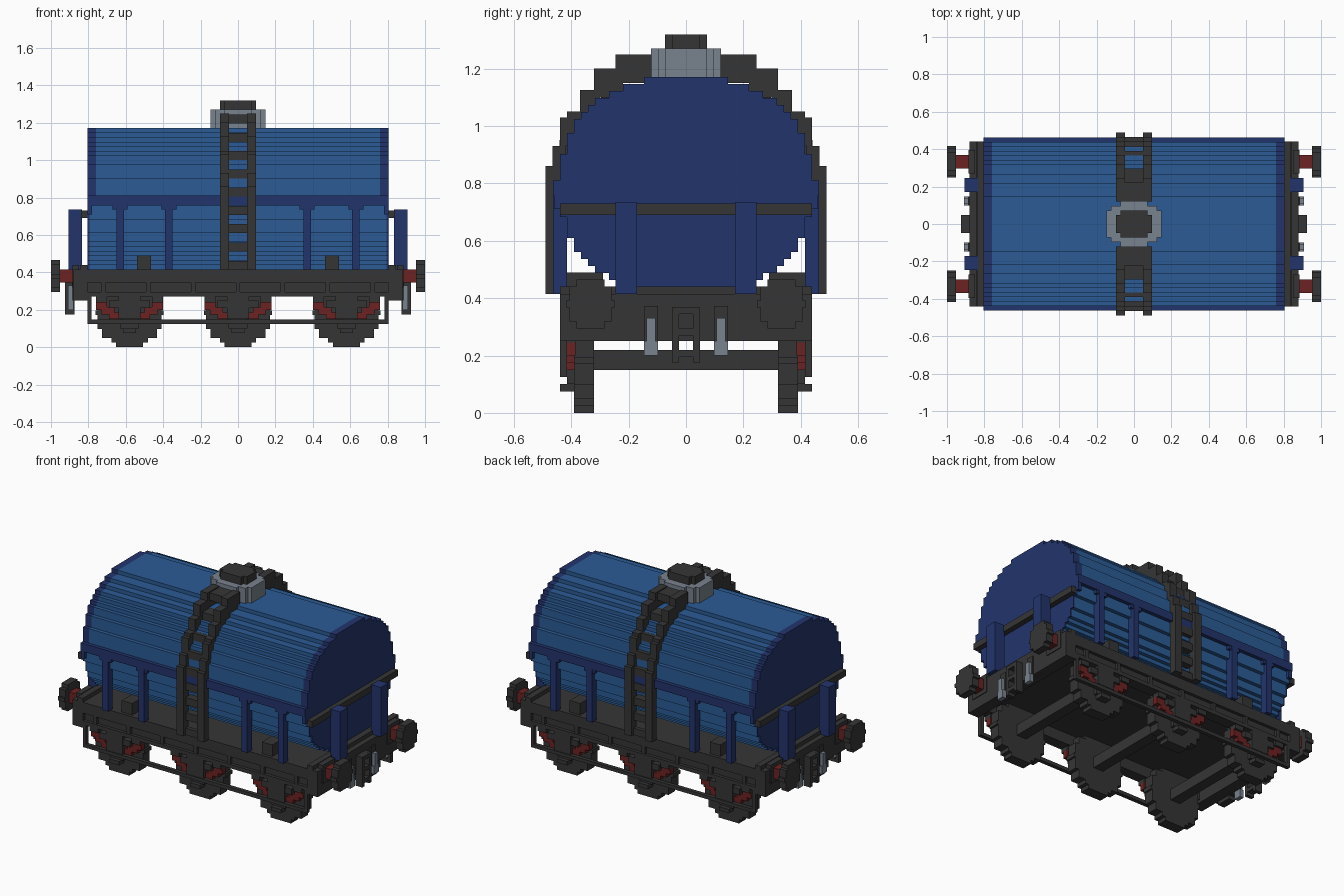
import bpy, bmesh
from mathutils import Matrix, Vector

V = 1 / 41  # block size

old = bpy.data.objects.get("Cube")
if old:
    bpy.data.objects.remove(old, do_unlink=True)


def material(name, rgb):
    m = bpy.data.materials.new(name)
    m.use_nodes = True
    m.diffuse_color = (*rgb, 1)
    m.node_tree.nodes["Principled BSDF"].inputs["Base Color"].default_value = (*rgb, 1)
    return m


BLUE = material("mid blue", (0.024, 0.105, 0.30))
NAVY = material("dark blue", (0.016, 0.034, 0.15))
DARK = material("charcoal", (0.036, 0.036, 0.036))
GREY = material("steel grey", (0.19, 0.225, 0.27))
RED = material("dark red", (0.15, 0.016, 0.016))


def finish(name, mat, bm):
    bmesh.ops.recalc_face_normals(bm, faces=bm.faces)
    mesh = bpy.data.meshes.new(name)
    bm.to_mesh(mesh)
    bm.free()
    mesh.materials.append(mat)
    obj = bpy.data.objects.new(name, mesh)
    bpy.context.collection.objects.link(obj)


def blocks(name, mat, boxes, mirror="", shifts=(0,)):
    """One object from boxes (x0, x1, y0, y1, z0, z1), mirrored and repeated along x."""
    bm = bmesh.new()
    for x0, x1, y0, y1, z0, z1 in boxes:
        for dx in shifts:
            for sx in ((1, -1) if "x" in mirror else (1,)):
                for sy in ((1, -1) if "y" in mirror else (1,)):
                    c = Vector((sx * (x0 + x1) / 2 + dx, sy * (y0 + y1) / 2, (z0 + z1) / 2))
                    size = Matrix.Diagonal((x1 - x0, y1 - y0, z1 - z0, 1))
                    bmesh.ops.create_cube(bm, size=1, matrix=Matrix.Translation(c) @ size)
    finish(name, mat, bm)


def stepped(name, mat, axis, centre, ra, rb, span, power=2.0, rows=None):
    """Round shape with a staircase outline, extruded along an axis."""
    n = round(2 * rb / V)
    h = 2 * rb / n
    lo, hi = rows or (0, n)
    right = []
    for i in range(lo, hi):
        t = abs((i + 0.5) * h - rb) / rb
        w = max(1, round(ra * (1 - t ** power) ** (1 / power) / V)) * V
        w = min(w, ra)
        right += [(w, i * h - rb), (w, (i + 1) * h - rb)]
    # drop points between rows of equal width
    right = [p for k, p in enumerate(right)
             if not (0 < k < len(right) - 1 and right[k - 1][0] == p[0] == right[k + 1][0])]
    outline = right + [(-a, b) for a, b in reversed(right)]
    bm = bmesh.new()

    def place(a, b, c):
        a, b = a + centre[0], b + centre[1]
        return {"x": (c, a, b), "y": (a, c, b), "z": (a, b, c)}[axis]

    face = bm.faces.new([bm.verts.new(place(a, b, span[0])) for a, b in outline])
    out = bmesh.ops.extrude_face_region(bm, geom=[face])
    move = Vector(place(0, 0, span[1])) - Vector(place(0, 0, span[0]))
    bmesh.ops.translate(bm, vec=move, verts=[g for g in out["geom"] if isinstance(g, bmesh.types.BMVert)])
    finish(name, mat, bm)


# Tank barrel with dark ends
END = 0.805
tank = dict(axis="x", centre=(0, 0.793), ra=18 * V, rb=15.5 * V, power=2.3)
stepped("tank_upper", BLUE, span=(-0.76, 0.76), rows=(16, 31), **tank)
stepped("tank_lower", BLUE, span=(-0.795, 0.795), rows=(0, 16), **tank)
for side, s in (("left", 1), ("right", -1)):
    stepped("tank_end_upper_" + side, NAVY, span=(s * 0.76, s * END), rows=(16, 31), **tank)
    stepped("tank_end_lower_" + side, NAVY, span=(s * 0.795, s * END), rows=(0, 16), **tank)

# Side band, posts and the small brackets below the band
blocks("side_band", NAVY, [(-END, END, 0.415, 0.463, 0.757, 0.81)], "y")
posts, brackets = [], [(0.78, END, 0.42, 0.46, 0.71, 0.757)]
for x in (0.37, 0.63):
    posts.append((x - 0.02, x + 0.02, 0.415, 0.463, 0.415, 0.757))
    brackets.append((x - 0.04, x + 0.04, 0.42, 0.46, 0.735, 0.757))
blocks("side_posts", NAVY, posts, "xy")
blocks("side_brackets", NAVY, brackets, "xy")

# End posts and end rails
blocks("end_posts", NAVY, [(0.835, 0.905, 0.17, 0.245, 0.415, 0.735)], "xy")
blocks("end_rails", DARK, [(END, 0.84, -0.44, 0.44, 0.69, 0.73)], "x")

# Ladder over the tank: y inner, y outer, z bottom, z top of each step
steps = [(0.44, 0.49, 0.415, 0.86), (0.42, 0.465, 0.83, 0.93),
         (0.39, 0.44, 0.93, 1.03), (0.34, 0.415, 1.0, 1.05),
         (0.30, 0.37, 1.03, 1.125), (0.22, 0.32, 1.1, 1.2),
         (0.12, 0.245, 1.15, 1.25)]
blocks("ladder_rails", DARK, [(2 * V, 4 * V, *s) for s in steps], "xy")
rungs = [(-0.05, 0.05, 0.44, 0.466, 0.415, 0.46)]
for k in range(8):
    z = 0.512 + k * 4 * V
    yin, yout = [(s[0], s[1]) for s in steps if s[2] <= z + 0.02 <= s[3]][-1]
    rungs.append((-0.05, 0.05, yin - V, yout - V, z, z + 2 * V))
blocks("ladder_rungs", DARK, rungs, "y")

# Filler dome and lid
stepped("filler_dome", GREY, "z", (0, 0), 6 * V, 5 * V, (1.15, 1.27), 2.6)
stepped("filler_lid", DARK, "z", (0, 0), 4 * V, 3 * V, (1.27, 1.32), 2.6)

# Chassis: deck, side frames with ribs, end beams
blocks("deck", DARK, [(-END, END, -0.4, 0.4, 0.34, 0.414)])
blocks("side_frames", DARK, [(-0.85, 0.85, 0.37, 0.42, 0.27, 0.415),
                             (-0.87, 0.87, 0.37, 0.44, 0.345, 0.415),
                             (-0.87, 0.87, 0.37, 0.44, 0.27, 0.295)], "y")
blocks("frame_ribs", DARK, [(-0.012, 0.012, 0.41, 0.438, 0.28, 0.36)], "y",
       [k * 0.24 for k in range(-3, 4)])
blocks("end_beams", DARK, [(END, 0.88, -0.44, 0.44, 0.25, 0.415),
                           (END, 0.845, -0.44, 0.44, 0.40, 0.44)], "x")
blocks("deck_boxes", DARK, [(0.465, 0.54, 0.29, 0.42, 0.41, 0.49)], "xy")

# Wheels, axles, axle boxes and springs
AXLES = (-0.58, 0, 0.58)
for x, label in zip(AXLES, ("right", "middle", "left")):
    for s, side in ((-1, "front"), (1, "back")):
        stepped(f"wheel_{label}_{side}", DARK, "y", (x, 0.183), 7.5 * V, 7.5 * V,
                (s * 0.32, s * 0.39))
blocks("axles", DARK, [(-0.035, 0.035, -0.33, 0.33, 0.15, 0.22)], "", AXLES)
blocks("axle_boxes", DARK, [(-0.06, 0.06, 0.385, 0.44, 0.15, 0.275),
                            (-0.05, 0.05, 0.385, 0.415, 0.1, 0.15),
                            (-0.035, 0.035, 0.385, 0.44, 0.075, 0.1)], "y", AXLES)
blocks("springs", RED, [(0.05, 0.11, 0.385, 0.42, 0.15, 0.185),
                        (0.08, 0.15, 0.385, 0.42, 0.175, 0.215),
                        (0.12, 0.18, 0.385, 0.42, 0.2, 0.245)], "xy", AXLES)
blocks("spring_hangers", DARK, [(0.12, 0.18, 0.385, 0.435, 0.24, 0.275),
                                (0.06, 0.11, 0.385, 0.435, 0.21, 0.25)], "xy", AXLES)
blocks("brake_rods", DARK, [(-END, END, 0.415, 0.44, 0.125, 0.147)], "y")
blocks("brake_rod_ends", DARK, [(0.783, END, 0.415, 0.44, 0.125, 0.275)], "xy")

# Buffers
for sx, end in ((1, "left"), (-1, "right")):
    for sy, side in ((-1, "front"), (1, "back")):
        stepped(f"buffer_{end}_{side}", DARK, "x", (sy * 0.333, 0.38), 3.5 * V, 3.5 * V,
                (sx * 0.953, sx * 1.0), 2.4)
blocks("buffer_shafts", RED, [(0.87, 0.96, 0.298, 0.368, 0.345, 0.415)], "xy")
blocks("buffer_bases", DARK, [(0.85, 0.885, 0.27, 0.395, 0.32, 0.44)], "xy")

# Couplings with open link, and hanging hoses
blocks("coupling_link", DARK, [(0.875, 0.925, 0.025, 0.048, 0.175, 0.37)], "xy")
blocks("coupling_bars", DARK, [(0.875, 0.925, -0.03, 0.03, z, z + V) for z in (0.195, 0.27, 0.345)], "x")
blocks("hose_plates", DARK, [(0.87, 0.888, 0.098, 0.146, 0.25, 0.372)], "xy")
blocks("hoses", GREY, [(0.88, 0.908, 0.098, 0.146, 0.2, 0.25),
                       (0.88, 0.908, 0.106, 0.138, 0.25, 0.33)], "xy")
